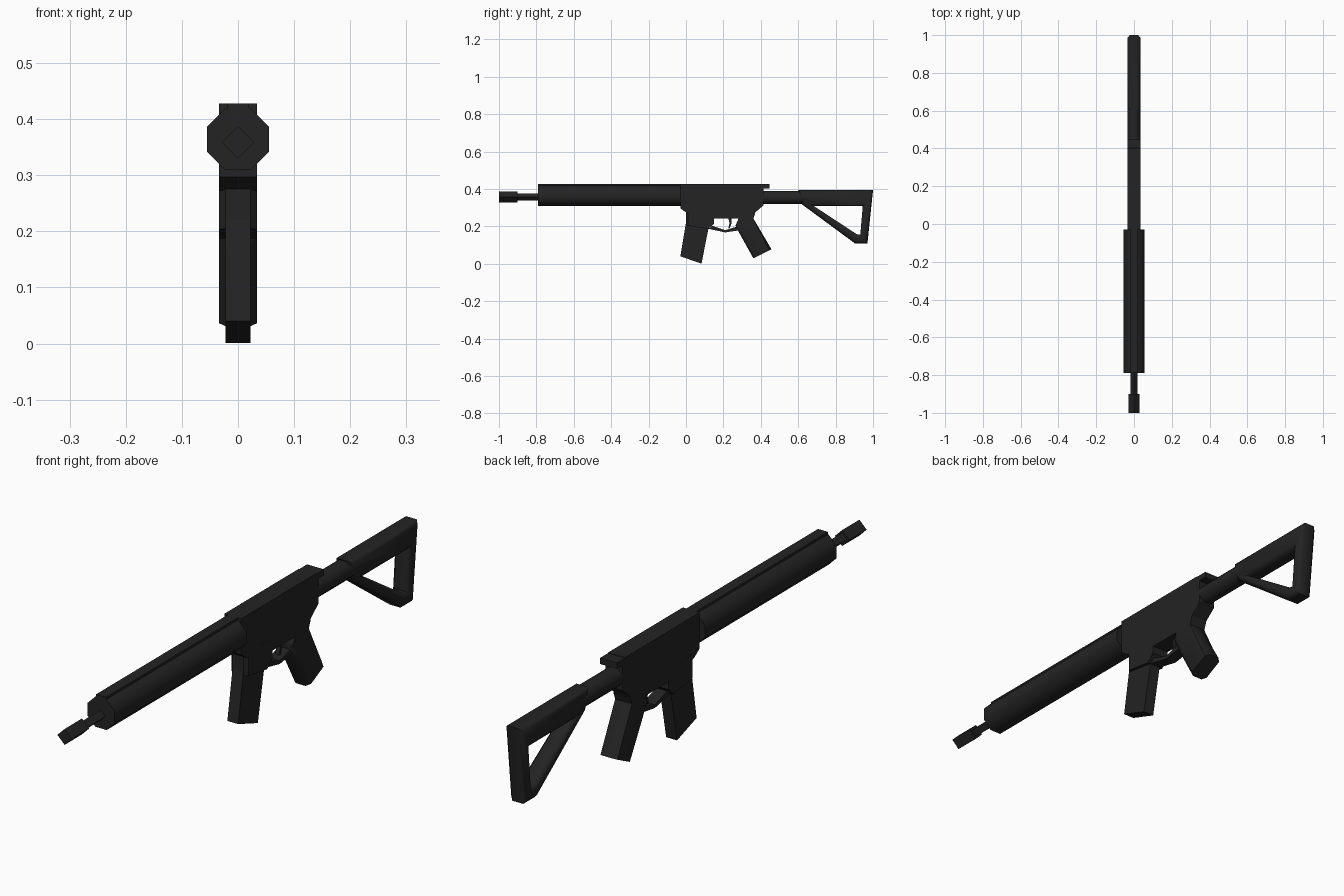
import bpy, bmesh, math

if "Cube" in bpy.data.objects:
    bpy.data.objects.remove(bpy.data.objects["Cube"])

black = bpy.data.materials.new("matte_black")
black.diffuse_color = (0.017, 0.017, 0.017, 1)
black.use_nodes = True
black.node_tree.nodes["Principled BSDF"].inputs["Base Color"].default_value = black.diffuse_color


def finish(name, bm, smooth):
    bmesh.ops.recalc_face_normals(bm, faces=bm.faces)
    me = bpy.data.meshes.new(name)
    bm.to_mesh(me)
    bm.free()
    me.materials.append(black)
    ob = bpy.data.objects.new(name, me)
    bpy.context.collection.objects.link(ob)
    bpy.ops.object.select_all(action='DESELECT')
    ob.select_set(True)
    bpy.context.view_layer.objects.active = ob
    if smooth:
        bpy.ops.object.shade_smooth_by_angle(angle=math.radians(smooth))


def prism(name, pts, half, hole=None, chamfer=0, segs=None, smooth=0):
    """Side profile (y, z) extruded to x = +-half; outline segments may be chamfered."""
    bm = bmesh.new()
    n = len(pts)
    edges, rings = [], []
    for loop in [pts] + ([hole] if hole else []):
        a, b = ([bm.verts.new((s * half, y, z)) for y, z in loop] for s in (-1, 1))
        rings.append((a, b))
        for i in range(n):
            j = (i + 1) % n
            bm.faces.new((a[i], a[j], b[j], b[i]))
    for side in (0, 1):
        if hole:
            o, h = rings[0][side], rings[1][side]
            for i in range(n):
                j = (i + 1) % n
                bm.faces.new((o[i], o[j], h[j], h[i]))
        else:
            bm.faces.new(rings[0][side])
    if chamfer:
        for ring in rings:
            for v in ring:
                for i in (segs or range(n)):
                    edges.append(bm.edges.get((v[i], v[(i + 1) % n])))
        bmesh.ops.recalc_face_normals(bm, faces=bm.faces)
        bmesh.ops.bevel(bm, geom=edges, offset=chamfer, segments=1,
                        affect='EDGES', clamp_overlap=False)
    finish(name, bm, smooth)


def tube(name, y0, y1, z, r, sides, turn=0.0, smooth=0):
    """Cylinder along y with few sides."""
    bm = bmesh.new()
    rings = [[bm.verts.new((r * math.cos(turn + k * math.tau / sides), y,
                            z + r * math.sin(turn + k * math.tau / sides)))
              for k in range(sides)] for y in (y0, y1)]
    for k in range(sides):
        j = (k + 1) % sides
        bm.faces.new((rings[0][k], rings[0][j], rings[1][j], rings[1][k]))
    for ring in rings:
        bm.faces.new(ring)
    finish(name, bm, smooth)


def rect(y0, y1, z0, z1):
    return [(y0, z0), (y1, z0), (y1, z1), (y0, z1)]


# barrel, muzzle and handguard
tube("muzzle", -1.0, -0.9, 0.358, 0.029, 4)
tube("barrel", -0.91, -0.7, 0.358, 0.019, 4)
tube("handguard", -0.79, -0.03, 0.364, 0.0595, 8, math.pi / 8, 50)
prism("top_rail", rect(-0.79, -0.02, 0.405, 0.428), 0.02)

# receiver with magazine well
prism("receiver", [(-.03, .428), (.40, .428), (.415, .40), (.415, .313), (.37, .275),
                   (.36, .243), (.10, .243), (.0, .275), (-.03, .297)], 0.034)
prism("magazine_well", [(0, .29), (0, .205), (.12, .187), (.15, .215), (.15, .29)],
      0.0342, chamfer=0.012, segs=[0])
prism("charging_handle", rect(0.39, 0.447, 0.404, 0.426), 0.034)

# magazine, grip, trigger and guard
prism("magazine", [(.0, .22), (-.03, .04), (.083, .001), (.122, .2)], 0.022)
prism("grip", [(.37, .27), (.36, .243), (.457, .078), (.36, .03), (.286, .163),
               (.265, .205), (.28, .24), (.29, .27)],
      0.034, chamfer=0.014, segs=[1, 3, 4], smooth=50)
prism("trigger_guard", [(.12, .187), (.21, .168), (.29, .18), (.275, .2),
                        (.21, .18), (.14, .203)], 0.022)
prism("trigger", [(.225, .25), (.245, .25), (.243, .215), (.232, .188),
                  (.226, .19), (.233, .216)], 0.008)

# stock
tube("stock_tube", 0.41, 0.66, 0.355, 0.0375, 8, math.pi / 8, 50)
prism("stock", [(.60, .394), (1.0, .394), (.97, .108), (.905, .108), (.62, .318)], 0.034,
      hole=[(.70, .308), (.945, .308), (.932, .157), (.915, .157), (.685, .308)],
      chamfer=0.012, smooth=50)
